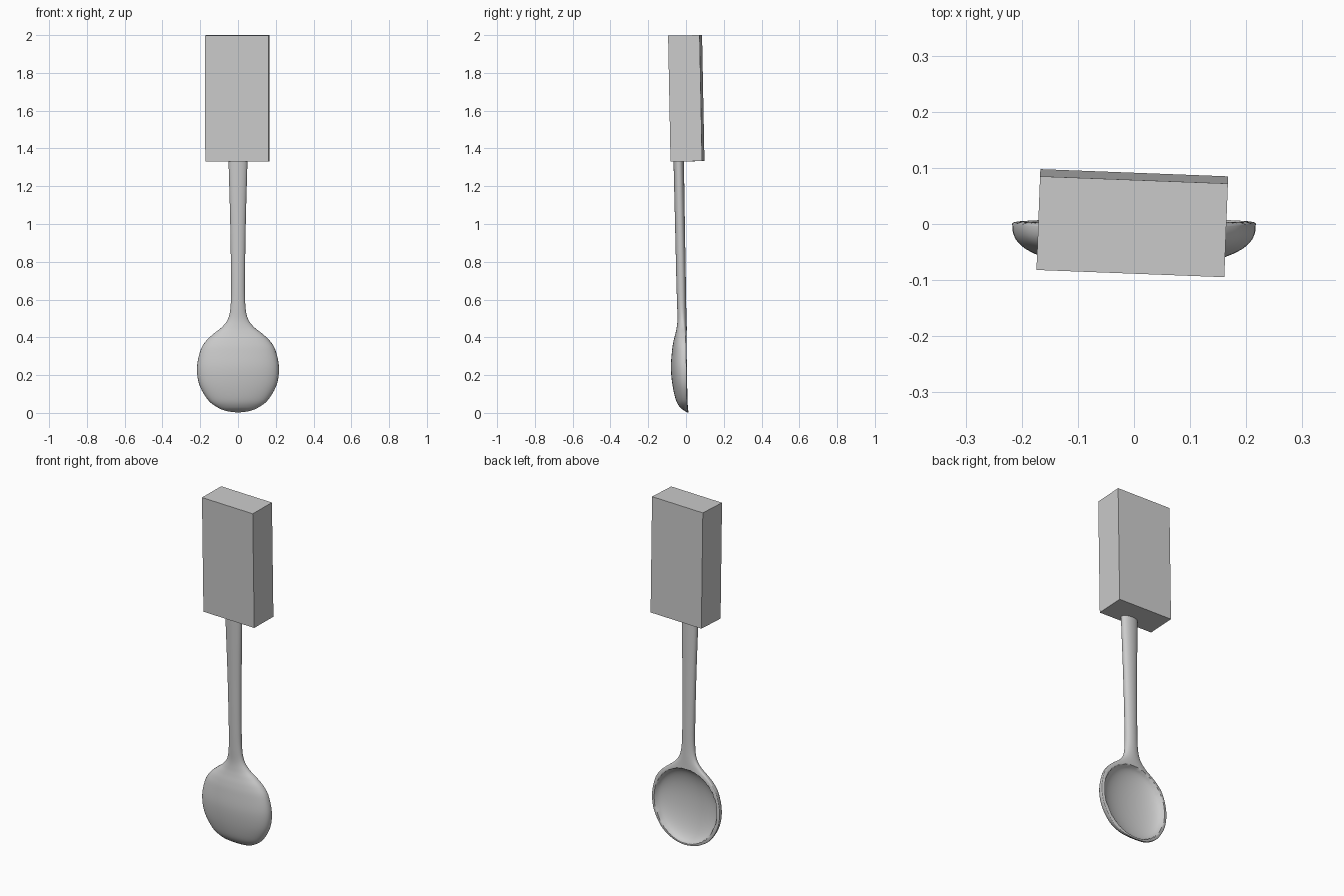
import bpy, bmesh, math

if "Cube" in bpy.data.objects:
    bpy.data.objects.remove(bpy.data.objects["Cube"])

# Spoon stations from tip to handle end: z, half width, rim y, front y, back y
STATIONS = [
    (0.002, 0.004, 0.010, 0.008, 0.012),
    (0.010, 0.062, 0.006, -0.006, 0.012),
    (0.030, 0.110, 0.003, -0.032, 0.012),
    (0.070, 0.160, 0.002, -0.054, 0.011),
    (0.150, 0.205, 0.001, -0.072, 0.010),
    (0.240, 0.217, 0.000, -0.080, 0.009),
    (0.330, 0.199, -0.002, -0.074, 0.007),
    (0.380, 0.170, -0.004, -0.066, 0.006),
    (0.420, 0.128, -0.008, -0.056, 0.005),
    (0.455, 0.084, -0.013, -0.049, 0.004),
    (0.500, 0.052, -0.019, -0.045, 0.003),
    (0.570, 0.039, -0.024, -0.047, 0.001),
    (0.700, 0.037, -0.026, -0.051, -0.001),
    (1.000, 0.041, -0.032, -0.058, -0.006),
    (1.330, 0.050, -0.039, -0.066, -0.011),
    (1.400, 0.051, -0.040, -0.067, -0.012),
]
SEGMENTS, STEPS = 80, 6


def spline(a, b, c, d, t):
    return tuple(0.5 * (2 * q + (r - p) * t + (2 * p - 5 * q + 4 * r - s) * t * t
                        + (3 * q - p - 3 * r + s) * t ** 3)
                 for p, q, r, s in zip(a, b, c, d))


def cavity(x, z):
    reach = 0.222 if z < 0.235 else 0.200
    r2 = (x / 0.198) ** 2 + ((z - 0.235) / reach) ** 2
    return 0.070 * math.sqrt(1 - r2) if r2 < 1 else 0.0


def section(z, w, rim, front, back):
    # Bowl sections are fuller than the oval handle sections
    power = 0.75 if z < 0.4 else min(0.95, 0.75 + (z - 0.4) * 2)
    pts = []
    for i in range(SEGMENTS):
        a = 2 * math.pi * i / SEGMENTS
        x, s = w * math.cos(a), math.sin(a)
        if s < 0:
            y = rim + (front - rim) * abs(s) ** power
        else:
            y = rim + (back - rim) * s ** (power - 0.1) - cavity(x, z)
        pts.append((x, y, z))
    return pts


# Spoon bowl and handle as one loft
rows = []
n = len(STATIONS)
for i in range(n - 1):
    keys = [STATIONS[min(max(i + k, 0), n - 1)] for k in (-1, 0, 1, 2)]
    rows += [spline(*keys, j / STEPS) for j in range(STEPS)]
rows.append(STATIONS[-1])

bm = bmesh.new()
rings = [[bm.verts.new(p) for p in section(*row)] for row in rows]
for lo, hi in zip(rings, rings[1:]):
    for i in range(SEGMENTS):
        j = (i + 1) % SEGMENTS
        bm.faces.new((lo[i], lo[j], hi[j], hi[i]))
bm.faces.new(rings[0][::-1])
bm.faces.new(rings[-1])
bmesh.ops.recalc_face_normals(bm, faces=bm.faces)
mesh = bpy.data.meshes.new("spoon")
bm.to_mesh(mesh)
bm.free()
spoon = bpy.data.objects.new("spoon", mesh)
bpy.context.collection.objects.link(spoon)
bpy.context.view_layer.objects.active = spoon
spoon.select_set(True)
bpy.ops.object.shade_smooth_by_angle(angle=math.radians(50))

# Slightly tilted block grip
bpy.ops.mesh.primitive_cube_add(size=1, location=(-0.003, 0.0015, 1.665),
                                rotation=(math.radians(1.1), 0, math.radians(-2.2)))
grip = bpy.context.object
grip.name = "block_grip"
grip.scale = (0.335, 0.167, 0.667)
